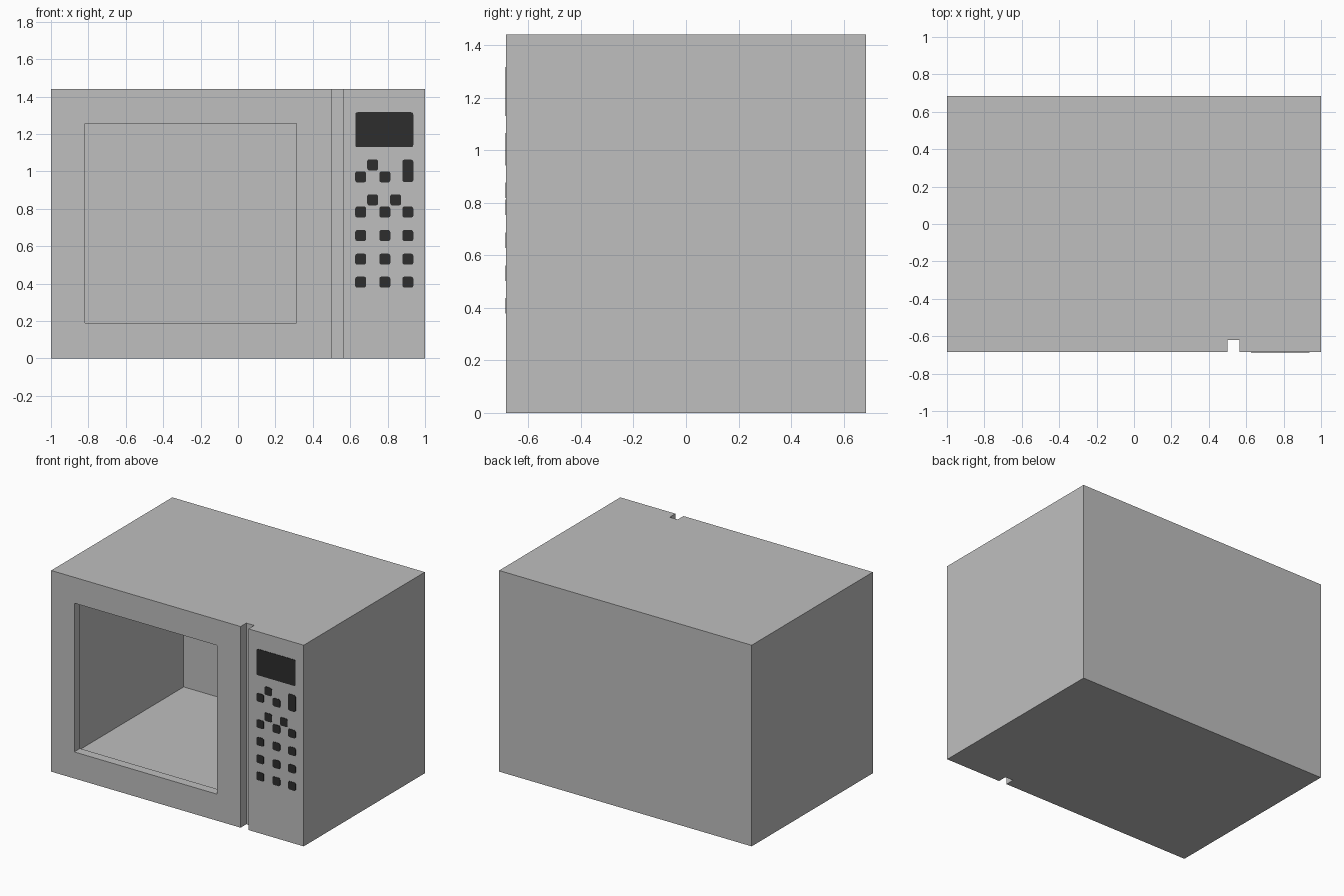
import bpy
import bmesh
from math import cos, sin, pi

if "Cube" in bpy.data.objects:
    bpy.data.objects.remove(bpy.data.objects["Cube"])

W, FRONT, BACK, H = 1.0, -0.685, 0.685, 1.44
GROOVE = -0.62


def material(name, value):
    m = bpy.data.materials.new(name)
    m.use_nodes = True
    colour = (value, value, value, 1)
    m.diffuse_color = colour
    m.node_tree.nodes["Principled BSDF"].inputs["Base Color"].default_value = colour
    return m


casing_grey = material("casing grey", 0.52)
button_black = material("button black", 0.026)


def prism(name, points, offset, mat=None):
    """Extrude a flat outline along the offset vector."""
    bm = bmesh.new()
    face = bm.faces.new([bm.verts.new(p) for p in points])
    out = bmesh.ops.extrude_face_region(bm, geom=[face])
    verts = [g for g in out["geom"] if isinstance(g, bmesh.types.BMVert)]
    bmesh.ops.translate(bm, verts=verts, vec=offset)
    bmesh.ops.recalc_face_normals(bm, faces=bm.faces)
    mesh = bpy.data.meshes.new(name)
    bm.to_mesh(mesh)
    bm.free()
    ob = bpy.data.objects.new(name, mesh)
    bpy.context.collection.objects.link(ob)
    if mat:
        mesh.materials.append(mat)
    return ob


def carve(target, name, x0, x1, z0, z1, y0, y1):
    """Cut a box out of the target, then drop the cutter."""
    rect = [(x0, y0, z0), (x1, y0, z0), (x1, y0, z1), (x0, y0, z1)]
    cutter = prism(name, rect, (0, y1 - y0, 0))
    cutter.hide_render = True
    mod = target.modifiers.new(name, "BOOLEAN")
    mod.operation, mod.solver, mod.object = "DIFFERENCE", "EXACT", cutter
    bpy.context.view_layer.objects.active = target
    bpy.ops.object.modifier_apply(modifier=name)
    bpy.data.objects.remove(cutter)


# Casing with the groove between door and control panel
outline = [(-W, FRONT), (0.5, FRONT), (0.5, GROOVE), (0.563, GROOVE),
           (0.563, FRONT), (W, FRONT), (W, BACK), (-W, BACK)]
casing = prism("casing", [(x, y, 0) for x, y in outline], (0, 0, H), casing_grey)

# Cooking cavity, slightly larger than the door window in front of it
X0, X1, Z0, Z1, LIP = -0.817, 0.312, 0.19, 1.255, 0.04
carve(casing, "cavity", X0 - LIP, X1 + LIP, Z0 - LIP, Z1 + LIP, GROOVE, 0.61)
carve(casing, "door_window", X0, X1, Z0, Z1, FRONT - 0.1, GROOVE + 0.1)


def plate(name, x, z, w=0.059, h=0.059, r=0.012, steps=4):
    """Thin rounded plate on the control panel."""
    pts = []
    for i, (sx, sz) in enumerate([(1, 1), (-1, 1), (-1, -1), (1, -1)]):
        for k in range(steps + 1):
            a = (i + k / steps) * pi / 2
            pts.append((x + sx * (w / 2 - r) + r * cos(a), FRONT + 0.001,
                        z + sz * (h / 2 - r) + r * sin(a)))
    return prism(name, pts, (0, -0.004, 0), button_black)


# Display, start button and keypad
plate("display", 0.782, 1.223, 0.31, 0.187)
plate("tall_button", 0.908, 1.003, h=0.12)
columns = (0.656, 0.785, 0.908)
for z in (0.783, 0.657, 0.531, 0.408):
    for x in columns:
        plate("keypad_button", x, z)
for x in columns[:2]:
    plate("upper_button", x, 0.971)
for x, z in ((0.72, 1.035), (0.72, 0.848), (0.843, 0.848)):
    plate("offset_button", x, z)
